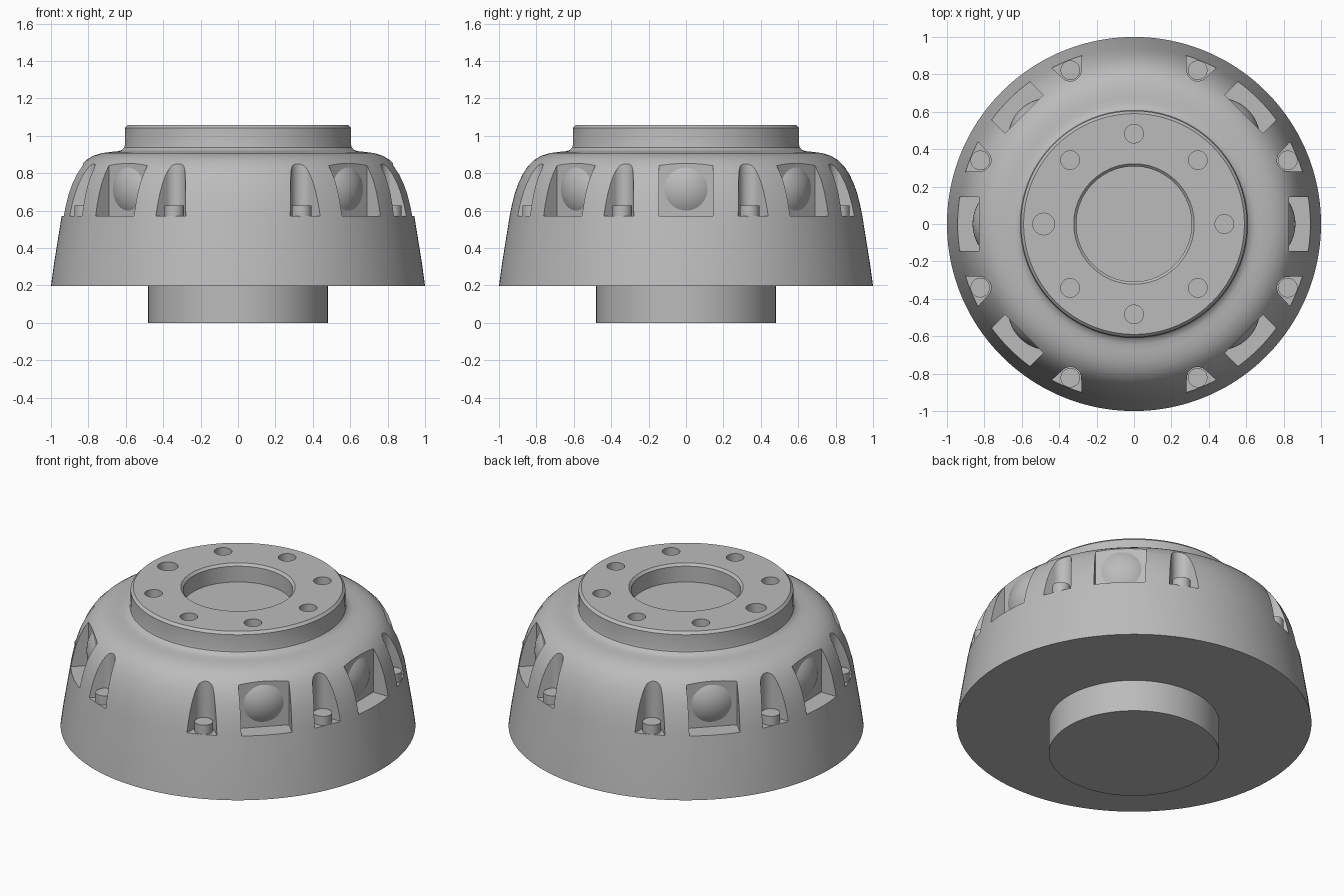
import bpy, bmesh, math
from mathutils import Matrix, Vector

if "Cube" in bpy.data.objects:
    bpy.data.objects.remove(bpy.data.objects["Cube"])

grey = bpy.data.materials.new("plain grey")
grey.use_nodes = True
colour = (0.5, 0.5, 0.5, 1)
grey.diffuse_color = colour
grey.node_tree.nodes["Principled BSDF"].inputs["Base Color"].default_value = colour

FLOOR = 0.57        # height of the pocket floors
WALL = 0.83         # distance of the pocket back walls from the axis
BOLT_RADIUS = 0.89  # bolt circle of the shell


def turn(degrees):
    return Matrix.Rotation(math.radians(degrees), 4, "Z")


def make_object(name, bm):
    bmesh.ops.recalc_face_normals(bm, faces=bm.faces)
    mesh = bpy.data.meshes.new(name)
    bm.to_mesh(mesh)
    bm.free()
    obj = bpy.data.objects.new(name, mesh)
    bpy.context.collection.objects.link(obj)
    mesh.materials.append(grey)
    return obj


def smooth(obj, degrees=30):
    bpy.ops.object.select_all(action="DESELECT")
    obj.select_set(True)
    bpy.context.view_layer.objects.active = obj
    bpy.ops.object.shade_smooth_by_angle(angle=math.radians(degrees))


def lathe(profile, steps):
    """Revolve (radius, height) points about the z axis."""
    bm = bmesh.new()
    rings = [[bm.verts.new((r * math.cos(a), r * math.sin(a), z))
              for a in (math.tau * i / steps for i in range(steps))]
             for r, z in profile]
    for low, high in zip(rings, rings[1:]):
        for i in range(steps):
            j = (i + 1) % steps
            bm.faces.new((low[i], low[j], high[j], high[i]))
    bmesh.ops.remove_doubles(bm, verts=bm.verts, dist=1e-5)
    return bm


def prism(bm, outline, bottom, top, matrix):
    """Extrude a flat outline between two heights."""
    low, high = [[bm.verts.new(matrix @ Vector((x, y, z))) for x, y in outline]
                 for z in (bottom, top)]
    bm.faces.new(low)
    bm.faces.new(high)
    for i in range(len(low)):
        j = (i + 1) % len(low)
        bm.faces.new((low[i], low[j], high[j], high[i]))


def circle(x, radius, steps=32):
    return [(x + radius * math.cos(math.tau * i / steps),
             radius * math.sin(math.tau * i / steps)) for i in range(steps)]


# Main shell: bottom stub, tapered skirt, rounded shoulder, flange and bore
shell = make_object("hub_shell", lathe([
    (0, 0), (0.48, 0), (0.48, 0.197), (1, 0.197), (0.984, 0.315),
    (0.943, 0.57), (0.931, 0.63), (0.916, 0.69), (0.897, 0.745),
    (0.873, 0.795), (0.845, 0.838), (0.812, 0.87), (0.775, 0.893),
    (0.73, 0.907), (0.68, 0.914), (0.645, 0.917), (0.622, 0.924),
    (0.608, 0.937), (0.605, 0.95), (0.605, 1.042), (0.59, 1.057),
    (0.322, 1.057), (0.308, 1.043), (0.308, 0.945), (0, 0.945)], 160))

# Cutters: rectangular pockets, flared bolt slots and flange holes
cut = bmesh.new()
pocket = [(WALL, -0.145), (1.1, -0.145), (1.1, 0.145), (WALL, 0.145)]
flare = math.radians(25)
arc = [math.pi / 2 + flare + (math.pi - 2 * flare) * i / 16 for i in range(17)]
slot = [(BOLT_RADIUS + 0.058 * math.cos(a), 0.058 * math.sin(a)) for a in arc]
reach = 0.2
spread = 0.058 / math.cos(flare) + reach * math.tan(flare)
slot += [(BOLT_RADIUS + reach, -spread), (BOLT_RADIUS + reach, spread)]

pocket_angles = [side + a for side in (0, 180) for a in (-45, 0, 45)]
bolt_angles = [side + a for side in (0, 180) for a in (-67.5, -22.5, 22.5, 67.5)]
for angle in pocket_angles:
    prism(cut, pocket, FLOOR, 1.0, turn(angle))
for angle in bolt_angles:
    prism(cut, slot, FLOOR, 1.0, turn(angle))
for angle in range(0, 360, 45):
    radius = 0.058 if angle == 180 else 0.05
    prism(cut, circle(0.483, radius), 0.957, 1.2, turn(angle))
cutter = make_object("pocket_cutter", cut)
cutter.hide_render = True

boolean = shell.modifiers.new("pockets", "BOOLEAN")
boolean.operation = "DIFFERENCE"
boolean.solver = "EXACT"
boolean.object = cutter
bpy.context.view_layer.objects.active = shell
bpy.ops.object.modifier_apply(modifier=boolean.name)
bpy.data.objects.remove(cutter)
smooth(shell)

# Shallow round domes on the back walls of the pockets
radius, bulge = 0.115, 0.033
ball = (radius ** 2 + bulge ** 2) / (2 * bulge)
half = math.asin(radius / ball)
cap = [(ball * math.sin(half * i / 10), ball * (math.cos(half * i / 10) - 1) + bulge)
       for i in range(11)]
for n, angle in enumerate(pocket_angles, 1):
    bm = lathe(cap, 48)
    bm.transform(turn(angle) @ Matrix.Translation((WALL, 0, 0.715))
                 @ Matrix.Rotation(math.pi / 2, 4, "Y"))
    dome = make_object(f"pocket_dome_{n}", bm)
    for face in dome.data.polygons:
        centre = face.center - Vector((0, 0, 0.715))
    # an open cap has no inside, so point its faces away from the axis
    if dome.data.polygons[0].normal.dot(centre) < 0:
        dome.data.flip_normals()
    smooth(dome, 60)

# Bolt heads standing on the slot floors
for n, angle in enumerate(bolt_angles, 1):
    bm = bmesh.new()
    prism(bm, circle(BOLT_RADIUS, 0.052), FLOOR - 0.01, 0.627, turn(angle))
    smooth(make_object(f"bolt_head_{n}", bm))
